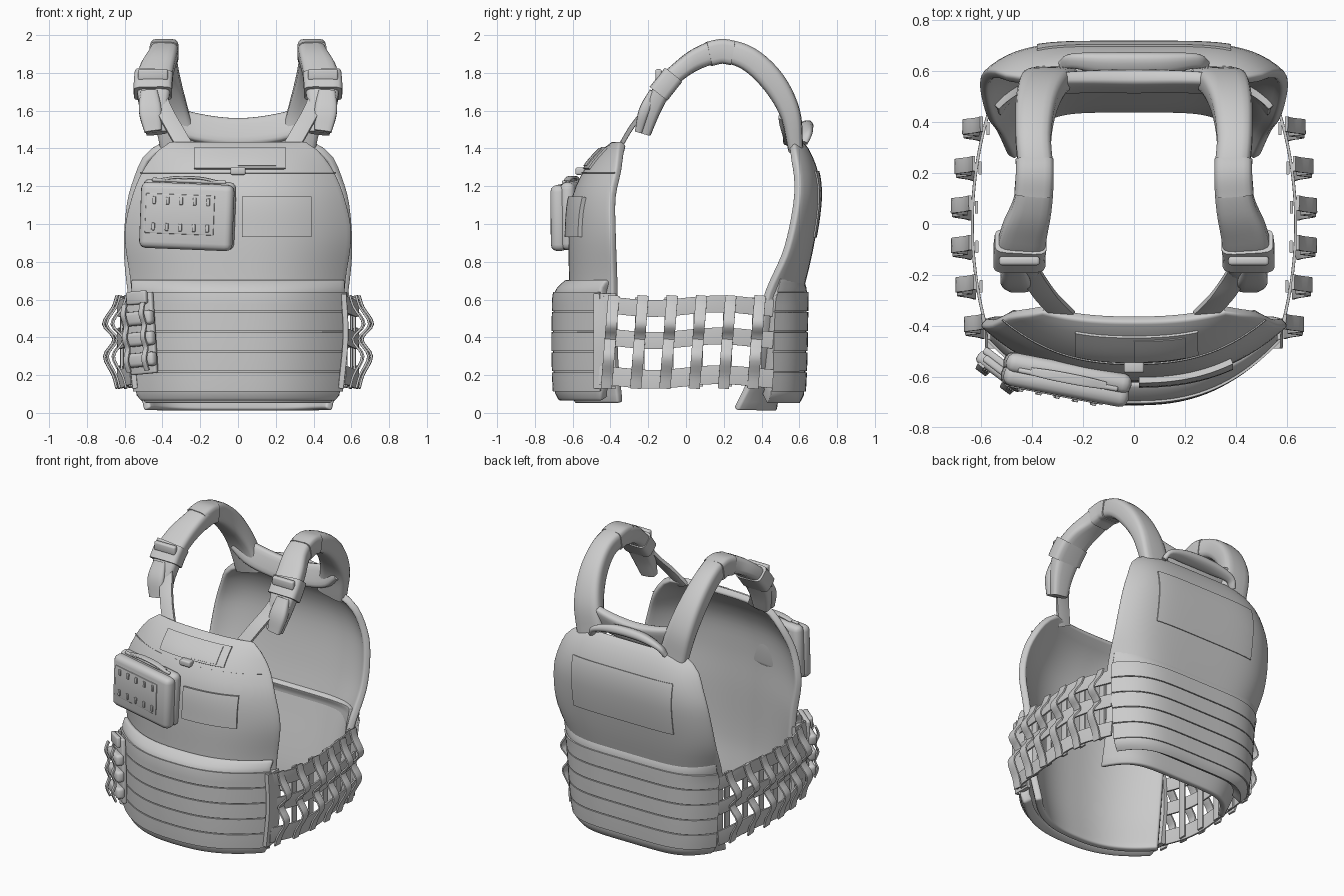
import bpy, math
from mathutils import Vector, Matrix

cube = bpy.data.objects.get("Cube")
if cube:
    bpy.data.objects.remove(cube)

fabric = bpy.data.materials.new("grey_fabric")
fabric.use_nodes = True
GREY = (0.6, 0.6, 0.6, 1)
fabric.diffuse_color = GREY
fabric.node_tree.nodes["Principled BSDF"].inputs["Base Color"].default_value = GREY


def finish(ob):
    """Apply modifiers, assign the fabric and smooth everything but sharp edges."""
    ob.data.materials.append(fabric)
    bpy.ops.object.select_all(action='DESELECT')
    ob.select_set(True)
    bpy.context.view_layer.objects.active = ob
    bpy.ops.object.convert(target='MESH')
    bpy.ops.object.shade_smooth_by_angle(angle=math.radians(40))
    return ob


def mesh_object(name, verts, faces):
    me = bpy.data.meshes.new(name)
    me.from_pydata(verts, [], faces)
    ob = bpy.data.objects.new(name, me)
    bpy.context.collection.objects.link(ob)
    return ob


def interp(rows, k):
    """Smooth curve through rows keyed by their first value."""
    n = len(rows)
    i = max(j for j in range(n - 1) if j == 0 or rows[j][0] <= k)
    a, b = rows[i], rows[i + 1]
    h = b[0] - a[0]
    t = (k - a[0]) / h

    def slope(j, c):
        p, q = rows[max(j - 1, 0)], rows[min(j + 1, n - 1)]
        return (q[c] - p[c]) / (q[0] - p[0]) * h
    return [a[c] * (1 + 2 * t) * (1 - t) ** 2 + slope(i, c) * t * (1 - t) ** 2
            + b[c] * t * t * (3 - 2 * t) - slope(i + 1, c) * t * t * (1 - t)
            for c in range(1, len(a))]


def sheet(name, rows, side, power, z0, z1, x0=None, x1=None, thick=0.012, offset=0.8,
          bevel=0.0, nx=40, nz=30):
    """Curved cloth piece on a body surface; rows hold z, half width, centre y, edge y."""
    verts, faces = [], []
    for j in range(nz + 1):
        z = z0 + (z1 - z0) * j / nz
        hw, yc, ys = interp(rows, z)
        a, b = (-hw, hw) if x0 is None else (x0, x1)
        for i in range(nx + 1):
            x = a + (b - a) * i / nx
            verts.append((x, yc + (ys - yc) * min(abs(x / hw), 1) ** power, z))
    for j in range(nz):
        for i in range(nx):
            q = j * (nx + 1) + i
            f = (q, q + 1, q + nx + 2, q + nx + 1)
            faces.append(f if side < 0 else f[::-1])
    ob = mesh_object(name, verts, faces)
    so = ob.modifiers.new("thickness", 'SOLIDIFY')
    so.thickness, so.offset = thick, offset
    if bevel:
        bv = ob.modifiers.new("rounded_rim", 'BEVEL')
        bv.width, bv.segments, bv.angle_limit = bevel, 3, math.radians(50)
    return finish(ob)


def loft(name, pts, across, square=0.5, steps=5, sides=16):
    """Band along pts of (x, y, z, width, thickness); across is the width direction."""
    keyed = [(i,) + tuple(p) for i, p in enumerate(pts)]
    count = (len(pts) - 1) * steps
    rings = [interp(keyed, i / steps) for i in range(count + 1)]
    verts, faces = [], []
    for i, r in enumerate(rings):
        t = (Vector(rings[min(i + 1, count)][:3]) - Vector(rings[max(i - 1, 0)][:3])).normalized()
        w = Vector(across)
        w = (w - t * w.dot(t)).normalized()
        n = t.cross(w)
        for s in range(sides):
            a = 2 * math.pi * (s + 0.5) / sides
            c, d = math.cos(a), math.sin(a)
            verts.append(Vector(r[:3]) + w * math.copysign(abs(c) ** square, c) * r[3] / 2
                         + n * math.copysign(abs(d) ** square, d) * r[4] / 2)
    for i in range(count):
        for s in range(sides):
            a, b = i * sides + s, i * sides + (s + 1) % sides
            faces.append((a, b, b + sides, a + sides))
    faces += [tuple(range(sides))[::-1], tuple(range(count * sides, (count + 1) * sides))]
    return finish(mesh_object(name, verts, faces))


def flat(name, pts, across, width, thick=0.012, steps=4):
    return loft(name, [p + (width, thick) for p in pts], across, 0.15, steps, 8)


def box(name, loc, size, frame=Matrix(), bevel=0.01):
    bpy.ops.mesh.primitive_cube_add(size=1)
    ob = bpy.context.object
    ob.name = name
    ob.data.transform(Matrix.Diagonal((*size, 1)))
    ob.matrix_world = frame @ Matrix.Translation(loc)
    bv = ob.modifiers.new("soft_edges", 'BEVEL')
    bv.width, bv.segments = bevel, 3
    return finish(ob)


# Body surfaces
FRONT = [(.05, .5, -.59, -.36), (.3, .54, -.62, -.385), (.7, .575, -.62, -.39), (.95, .605, -.62, -.4),
         (1.15, .565, -.6, -.4), (1.3, .5, -.53, -.37), (1.4, .42, -.44, -.36), (1.44, .36, -.385, -.35)]
FRONT_FLAP = [(.06, .52, -.67, -.45), (.12, .55, -.697, -.45), (.6, .57, -.7, -.45),
              (.66, .57, -.685, -.45), (.71, .57, -.63, -.42)]
BACK = [(.01, .5, .48, .27), (.2, .54, .51, .36), (.6, .585, .61, .43), (.85, .61, .67, .54),
        (1.1, .595, .71, .595), (1.25, .555, .705, .6), (1.38, .49, .66, .58), (1.45, .38, .61, .57)]
BACK_FLAP = [(.05, .5, .6, .43), (.1, .54, .625, .45), (.6, .58, .64, .47),
             (.66, .58, .638, .49), (.71, .58, .62, .5)]
FP, BP = 2.5, 5
sheet("front_panel", FRONT, -1, FP, .05, 1.44, thick=.045, offset=-1, bevel=.015)
sheet("back_panel", BACK, 1, BP, .01, 1.45, thick=.045, offset=-1, bevel=.015)
sheet("front_flap", FRONT_FLAP, -1, FP, .06, .71, thick=.06, offset=-1, bevel=.015)
sheet("back_flap", BACK_FLAP, 1, BP, .05, .71, thick=.07, offset=-1, bevel=.015)

# Webbing rows on both flaps
for i in range(5):
    z = .115 + i * .106
    sheet("front_webbing", FRONT_FLAP, -1, FP, z, z + .1, nz=3, thick=.01)
    sheet("back_webbing", BACK_FLAP, 1, BP, z, z + .1, nz=3, thick=.01)

# Stitched patches and seams
sheet("chest_patch", FRONT, -1, FP, .93, 1.14, .02, .38, thick=.025)
sheet("chest_flap", FRONT, -1, FP, 1.29, 1.4, -.23, .25, thick=.012)
sheet("chest_pull", FRONT, -1, FP, 1.3, 1.39, 0, .2, thick=.018, nx=8)
sheet("chest_seam", FRONT, -1, FP, 1.268, 1.273, thick=.005, nz=1)
sheet("back_patch", BACK, 1, BP, .93, 1.28, -.38, .38, thick=.008)
box("chest_clip", (0, -.56, 1.28), (.08, .05, .04))

# Elastic side ladder
for s in (-1, 1):
    def side_x(y):
        return .565 + .07 * (1 - (y / .46) ** 2)
    ys = [-.46 + .092 * i for i in range(11)]
    for z, h in ((.19, .1), (.395, .09), (.565, .09)):
        flat("side_band", [(s * side_x(y), y, z + .012 * math.sin(9 * y)) for y in ys], (0, 0, 1), h)
    for i in range(6):
        y = -.4 + i * .155
        wave = [(.13, .01), (.2, .03), (.3, .075), (.39, .025), (.47, .08), (.56, .03), (.62, .01)]
        flat("side_loop", [(s * (side_x(y) + o), y + (z - .4) * .08, z) for z, o in wave],
             (0, 1, 0), .06)
        flat("side_loop_lining", [(s * (side_x(y) - .015), y, z) for z in (.14, .4, .61)],
             (0, 1, 0), .05)
    # Flap edge overlapping the ladder
    flat("ladder_anchor", [(s * .545, -.43, .13), (s * .57, -.43, .4), (s * .56, -.43, .63)],
         (0, 1, 0), .12, .03)

# Shoulder straps, mirrored
PAD = [(.43, -.215, 1.48, .11, .06), (.445, -.175, 1.61, .15, .09), (.445, -.11, 1.735, .185, .1),
       (.43, -.03, 1.815, .18, .1), (.4, .07, 1.88, .155, .115), (.385, .19, 1.915, .14, .125),
       (.395, .33, 1.875, .14, .13), (.385, .46, 1.755, .16, .13), (.355, .55, 1.59, .185, .11),
       (.31, .58, 1.4, .2, .08)]
for s in (-1, 1):
    loft("shoulder_pad", [(s * p[0],) + p[1:] for p in PAD], (1, 0, 0))
    wrap = [(.45, -.145, 1.69), (.45, -.11, 1.735), (.445, -.07, 1.785)]
    loft("shoulder_wrap", [(s * x, y, z, .205, .12) for x, y, z in wrap], (1, 0, 0), .4)
    box("wrap_buckle", (s * .45, -.145, 1.79), (.16, .035, .06), bevel=.012)
    loft("top_wrap", [(s * x, y, z, .15, .132) for x, y, z in
                      ((.395, .12, 1.9), (.39, .19, 1.914), (.39, .25, 1.905))], (1, 0, 0), .4)
    flat("strap_webbing", [(s * .27, -.36, 1.39), (s * .34, -.29, 1.51), (s * .39, -.22, 1.6),
                           (s * .43, -.15, 1.7)], (1, 0, 0), .085, .025)
    loft("strap_tail", [(s * .47, -.17, 1.7, .09, .05), (s * .465, -.22, 1.6, .12, .06),
                        (s * .45, -.25, 1.49, .09, .04)], (1, 0, 0))

# Neck yoke and drag handle
loft("neck_yoke", [(-.38, .53, 1.6, .12, .05), (-.26, .555, 1.52, .15, .06), (0, .56, 1.485, .15, .07),
                   (.26, .555, 1.52, .15, .06), (.38, .53, 1.6, .12, .05)], (0, .3, 1))
loft("drag_handle", [(-.28, .62, 1.43, .05, .03), (-.24, .64, 1.48, .06, .04), (-.1, .63, 1.51, .09, .06),
                     (.1, .63, 1.51, .09, .06), (.24, .64, 1.48, .06, .04), (.28, .62, 1.43, .05, .03)],
     (0, 1, .4), .8)

# Chest pouch
pouch = Matrix.Translation((-.265, -.605, 1.05)) @ Matrix.Rotation(-.19, 4, 'Z') @ Matrix.Rotation(.04, 4, 'Y')
box("pouch_body", (0, .02, 0), (.5, .08, .36), pouch, .035)
box("pouch_front", (0, -.03, -.01), (.5, .085, .35), pouch, .035)
box("pouch_panel", (-.03, -.073, 0), (.37, .008, .21), pouch, .003)
for i in range(5):
    for z in (.07, -.07):
        box("pouch_slot", (-.17 + i * .073, -.08, z), (.018, .012, .04), pouch, .004)
box("pouch_zip", (0, -.005, .178), (.4, .02, .02), pouch, .008)
carry = loft("pouch_handle", [(-.15, 0, .18, .03, .015), (-.06, 0, .195, .04, .015),
                              (.06, 0, .195, .04, .015), (.15, 0, .18, .03, .015)], (0, 1, 0))
carry.matrix_world = pouch

# Buckle pouch on the right front corner
holder = Matrix.Translation((-.52, -.57, .42)) @ Matrix.Rotation(-.65, 4, 'Z') @ Matrix.Rotation(-.08, 4, 'Y')
box("holder_back", (0, .02, 0), (.17, .03, .43), holder)
for z in (-.14, -.03, .08):
    box("holder_grip", (0, -.01, z), (.2, .055, .075), holder, .02)
box("holder_tab", (0, -.005, .19), (.13, .03, .07), holder)
for x in (-.06, .06):
    wavy = flat("holder_cord", [(x, -.035 - .02 * (i % 2), -.2 + .06 * i) for i in range(7)], (1, 0, 0), .03)
    wavy.matrix_world = holder
